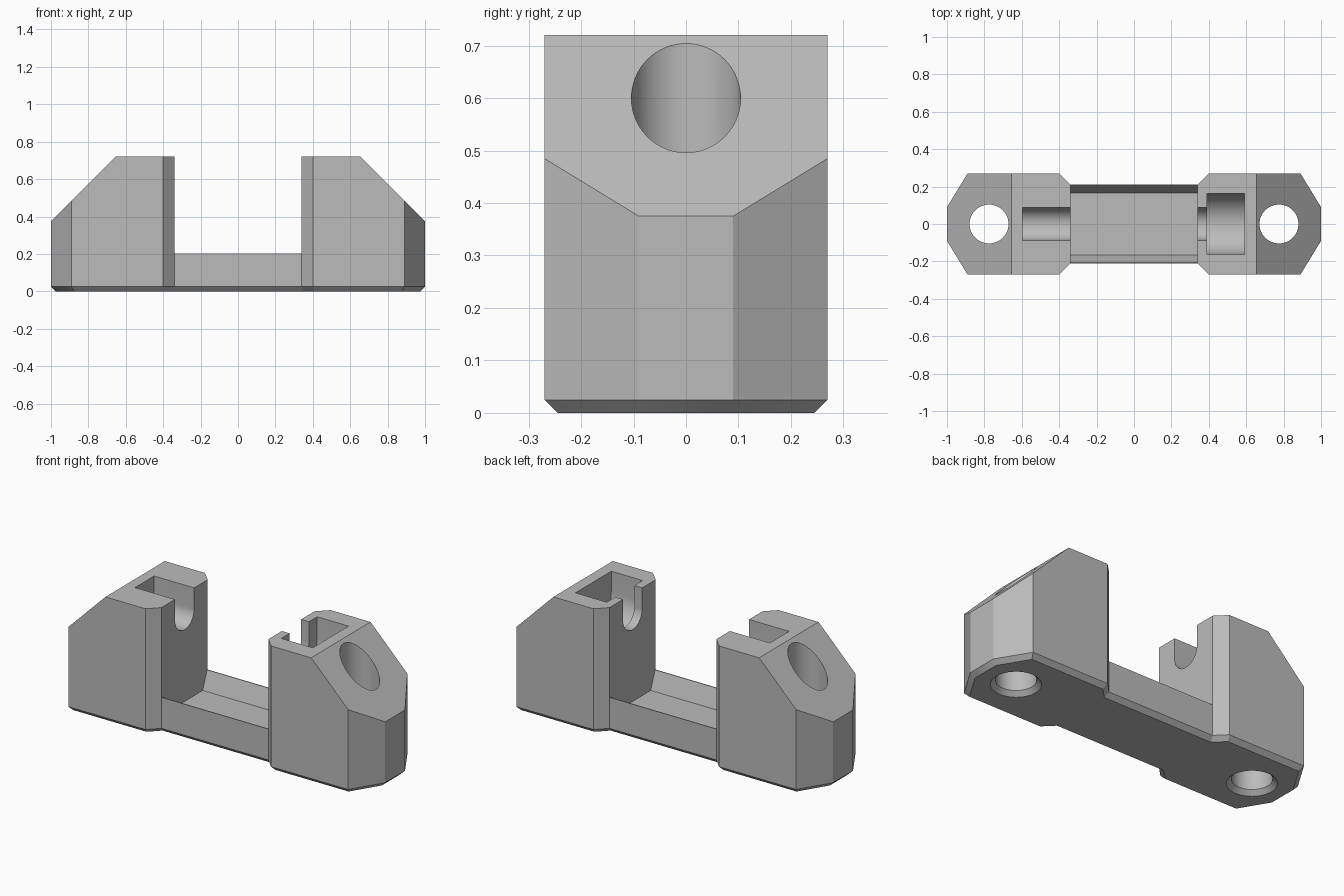
import bpy, bmesh, math
from mathutils import Vector

if "Cube" in bpy.data.objects:
    bpy.data.objects.remove(bpy.data.objects["Cube"])

grey = bpy.data.materials.new("plain grey")
grey.use_nodes = True
grey.diffuse_color = (0.5, 0.5, 0.5, 1)
grey.node_tree.nodes["Principled BSDF"].inputs["Base Color"].default_value = (0.5, 0.5, 0.5, 1)


def prism(name, profile, direction, bottom_bevel=0):
    """Extrude a closed profile of 3D points along a direction."""
    bm = bmesh.new()
    face = bm.faces.new([bm.verts.new(p) for p in profile])
    rim = list(face.edges)
    ext = bmesh.ops.extrude_face_region(bm, geom=[face], use_keep_orig=True)
    bmesh.ops.translate(bm, vec=Vector(direction),
                        verts=[v for v in ext["geom"] if isinstance(v, bmesh.types.BMVert)])
    bmesh.ops.recalc_face_normals(bm, faces=bm.faces)
    if bottom_bevel:
        bmesh.ops.bevel(bm, geom=rim, offset=bottom_bevel, segments=1, affect='EDGES')
    mesh = bpy.data.meshes.new(name)
    bm.to_mesh(mesh)
    bm.free()
    obj = bpy.data.objects.new(name, mesh)
    bpy.context.collection.objects.link(obj)
    mesh.materials.append(grey)
    return obj


def circle(x, r, z, n=64):
    return [(x + r * math.cos(2 * math.pi * i / n), r * math.sin(2 * math.pi * i / n), z)
            for i in range(n)]


def cut(body, cutter):
    cutter.hide_render = True
    mod = body.modifiers.new("cut", 'BOOLEAN')
    mod.operation = 'DIFFERENCE'
    mod.solver = 'EXACT'
    mod.object = cutter
    bpy.context.view_layer.objects.active = body
    bpy.ops.object.modifier_apply(modifier=mod.name)
    bpy.data.objects.remove(cutter)


def round_slot(x0, x1, r):
    """Slot along x, open at the top, with a half-round floor."""
    arc = [(x0, -r * math.cos(math.pi * i / 32), 0.6 - r * math.sin(math.pi * i / 32))
           for i in range(33)]
    return prism("slot_cutter", [(x0, -r, 0.9)] + arc + [(x0, r, 0.9)], (x1 - x0, 0, 0))


# Body: waisted plan outline with a chamfered foot
quarter = [(0.34, 0.21), (0.40, 0.27), (0.89, 0.27), (1.0, 0.09)]
half = quarter + [(x, -y) for x, y in reversed(quarter)]
outline = half + [(-x, -y) for x, y in half]
body = prism("twin_post_bracket", [(x, y, 0) for x, y in outline], (0, 0, 0.72), 0.025)

# Gap between the posts, leaving a shallow trough with thin lips
trough = [(0.4, 0.9), (0.4, 0.203), (0.205, 0.203), (0.165, 0.10)]
section = trough + [(-y, z) for y, z in reversed(trough)]
cut(body, prism("gap_cutter", [(-0.34, y, z) for y, z in section], (0.68, 0, 0)))

for s in (1, -1):
    # Sloped shoulder
    cut(body, prism("slope_cutter", [(s * x, -0.5, z) for x, z in
                    ((0.55, 0.825), (1.1, 0.275), (1.1, 0.825))], (0, 1, 0)))
    # Vertical screw hole with a countersunk mouth underneath
    cut(body, prism("hole_cutter", circle(s * 0.775, 0.104, -0.1), (0, 0, 1)))
    sink = prism("countersink_cutter", circle(s * 0.775, 0.104, -0.03), (0, 0, 0.055))
    for v in sink.data.vertices:
        if v.co.z < 0:
            v.co.x = s * 0.775 + (v.co.x - s * 0.775) * 1.53
            v.co.y *= 1.53
    cut(body, sink)

# Rod seat in one post, wide head pocket with a neck in the other
cut(body, round_slot(-0.595, -0.30, 0.087))
cut(body, round_slot(0.30, 0.45, 0.087))
cut(body, round_slot(0.39, 0.59, 0.163))

# Smooth rounds, crisp edges
bpy.ops.object.select_all(action='DESELECT')
body.select_set(True)
bpy.context.view_layer.objects.active = body
bpy.ops.object.shade_smooth_by_angle(angle=math.radians(25))
